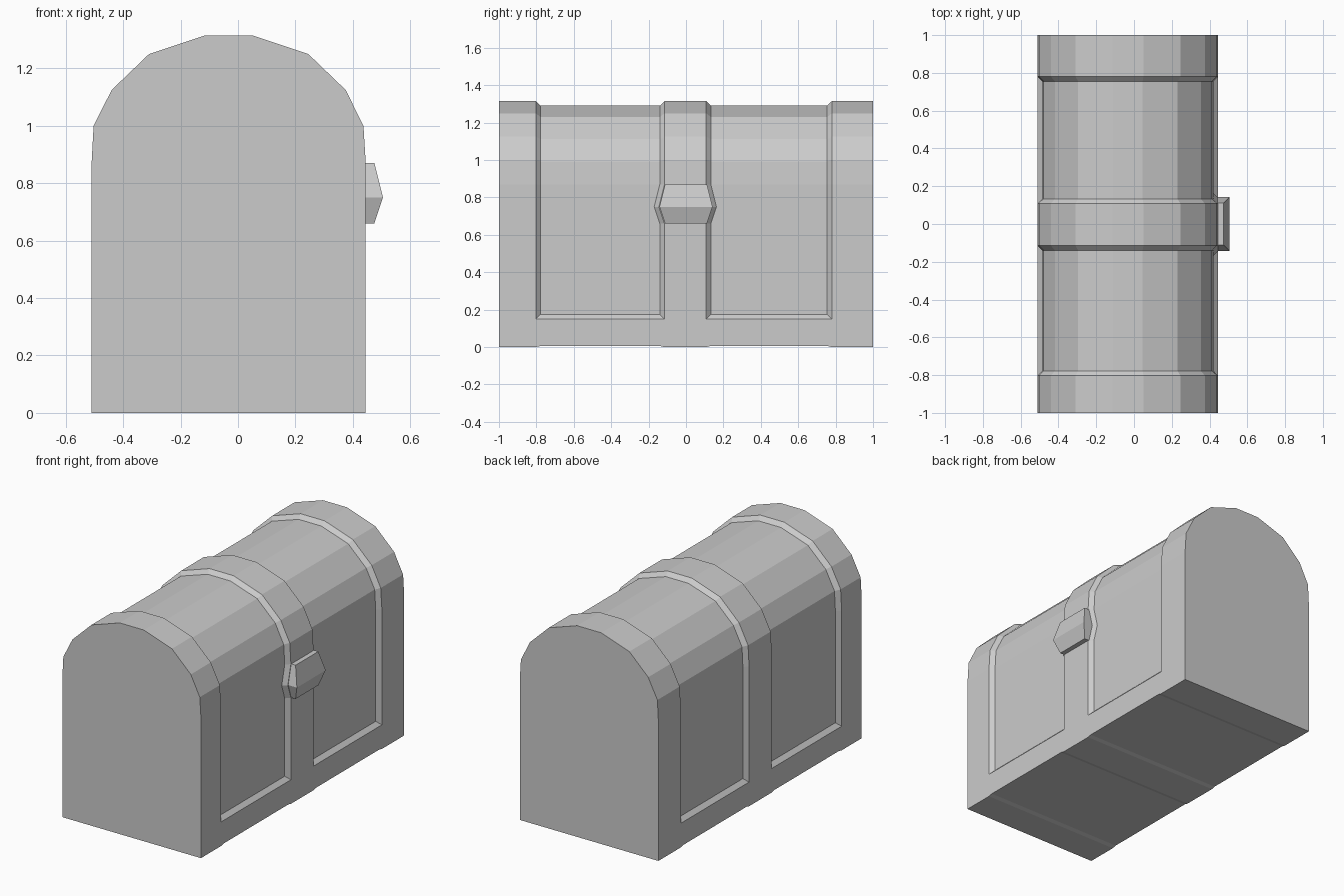
import bpy, bmesh
from mathutils import Vector

if "Cube" in bpy.data.objects:
    bpy.data.objects.remove(bpy.data.objects["Cube"])

CX, INSET, LEDGE = -0.033, 0.025, 0.15


def make_object(name, bm):
    bmesh.ops.remove_doubles(bm, verts=bm.verts, dist=0.0005)
    bmesh.ops.recalc_face_normals(bm, faces=bm.faces)
    mesh = bpy.data.meshes.new(name)
    bm.to_mesh(mesh)
    bm.free()
    obj = bpy.data.objects.new(name, mesh)
    bpy.context.collection.objects.link(obj)
    return obj


def loft(bm, rings):
    # skin closed rings of equal length and cap both ends
    loops = [[bm.verts.new(p) for p in ring] for ring in rings]
    for a, b in zip(loops, loops[1:]):
        n = len(a)
        for i in range(n):
            j = (i + 1) % n
            bm.faces.new((a[i], a[j], b[j], b[i]))
    bm.faces.new(loops[0])
    bm.faces.new(loops[-1])


# Chest cross-section above the base rail, latch side first, over the arched lid
UPPER = [(0.445, 0.66), (0.445, 0.75), (0.445, 0.87), (0.437, 1.0), (0.375, 1.125),
         (0.245, 1.25), (0.05, 1.315), (-0.115, 1.315), (-0.31, 1.25), (-0.44, 1.125),
         (-0.503, 1.0), (-0.51, 0.87)]


def section(y, recessed, bulge=0.0):
    d = INSET if recessed else 0.0
    floor = 0.006 if recessed else 0.0
    ring = [(0.445, y, floor), (0.445, y, LEDGE), (0.445 - d, y, LEDGE + d)]
    for i, (x, z) in enumerate(UPPER):
        p = Vector((x, z))
        p += (Vector((CX, min(z, 0.87))) - p).normalized() * d
        # the centre strap widens beside the latch
        ring.append((p.x, y + (bulge if i == 1 else 0), p.y))
    ring += [(-0.51 + d, y, LEDGE + d), (-0.51, y, LEDGE), (-0.51, y, floor)]
    return ring


# Chest body: raised straps with recessed panels between them
stations = [(-1, 0, 0), (-0.803, 0, 0), (-0.777, 1, 0), (-0.14, 1, -0.03), (-0.115, 0, -0.03),
            (0.108, 0, 0.03), (0.133, 1, 0.03), (0.755, 1, 0), (0.78, 0, 0), (1, 0, 0)]
bm = bmesh.new()
loft(bm, [section(*s) for s in stations])
make_object("chest_body", bm)

# Latch: ridged block, widest along its middle
bm = bmesh.new()
rows = [(0.66, 0.112, 0.475), (0.75, 0.142, 0.505), (0.87, 0.112, 0.475)]
loft(bm, [[(0.435, -w, z), (x, -w, z), (x, w, z), (0.435, w, z)] for z, w, x in rows])
make_object("latch", bm)
